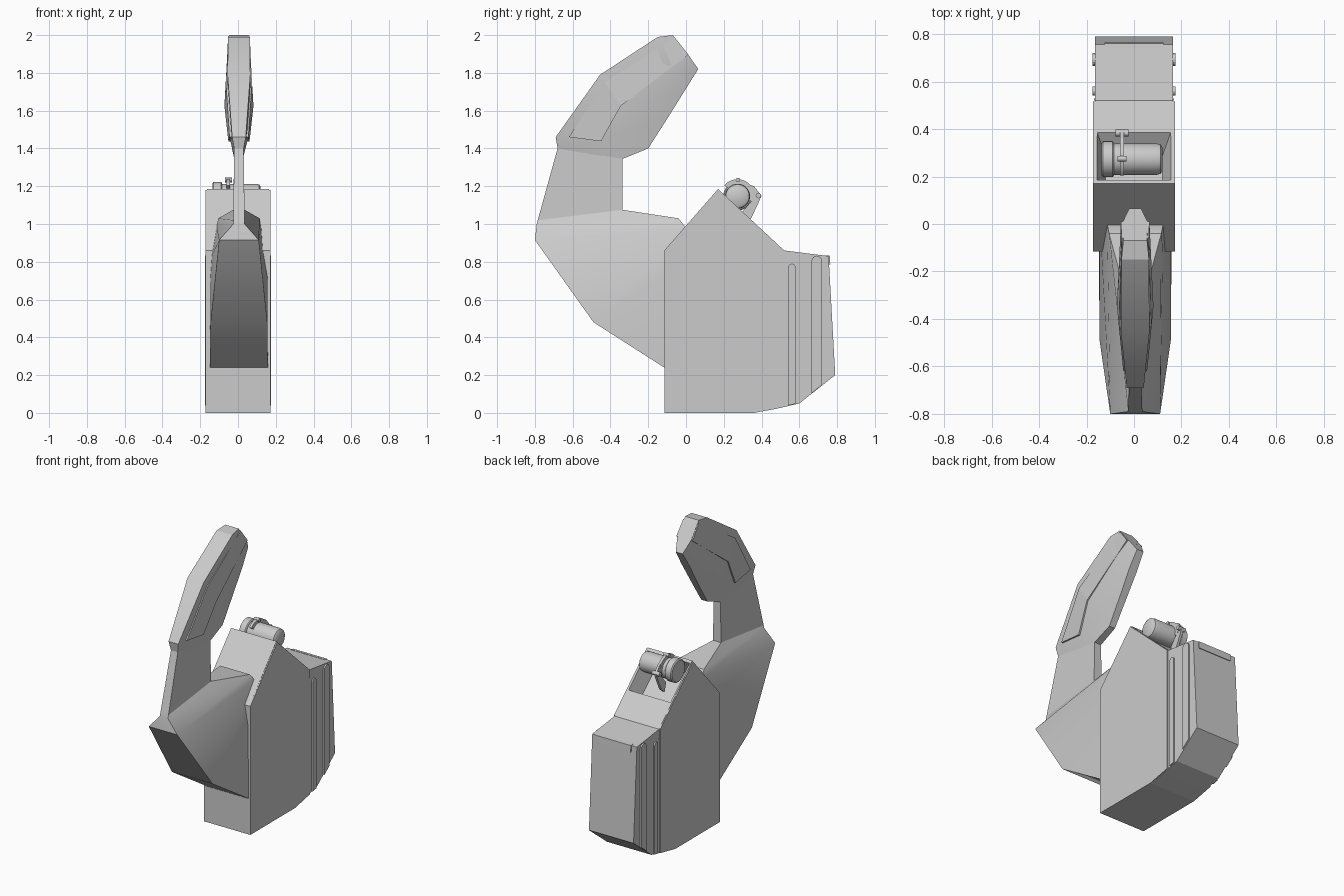
import bpy, bmesh, math
from mathutils import Vector, Matrix

if "Cube" in bpy.data.objects:
    bpy.data.objects.remove(bpy.data.objects["Cube"])


def finish(name, bm, smooth=None):
    bmesh.ops.recalc_face_normals(bm, faces=bm.faces)
    me = bpy.data.meshes.new(name)
    bm.to_mesh(me)
    bm.free()
    ob = bpy.data.objects.new(name, me)
    bpy.context.collection.objects.link(ob)
    if smooth:
        bpy.ops.object.select_all(action='DESELECT')
        ob.select_set(True)
        bpy.context.view_layer.objects.active = ob
        bpy.ops.object.shade_smooth_by_angle(angle=math.radians(smooth))
    return ob


def loft(name, rings, smooth=None, closed=False):
    bm = bmesh.new()
    vs = [[bm.verts.new(p) for p in r] for r in rings]
    n = len(vs[0])
    pairs = list(zip(vs, vs[1:])) + ([(vs[-1], vs[0])] if closed else [])
    for a, b in pairs:
        for i in range(n):
            j = (i + 1) % n
            bm.faces.new((a[i], a[j], b[j], b[i]))
    if not closed:
        bm.faces.new(vs[0])
        bm.faces.new(vs[-1])
    return finish(name, bm, smooth)


def prism(name, profile, x0, x1, smooth=None):
    return loft(name, [[(x, y, z) for y, z in profile] for x in (x0, x1)], smooth)


def spin_x(name, profile, y, z, n=32):
    # solid of revolution about an x-parallel axis from (x, radius) pairs
    return loft(name, [[(x, y + r * math.cos(t * math.tau / n), z + r * math.sin(t * math.tau / n))
                        for t in range(n)] for x, r in profile], 35)


def hook(name, stations, smooth, cx=0.005):
    # each station is a row of (y, z, half width) from outer to inner edge
    rings = []
    for st in stations:
        rings.append([(cx + w, y, z) for y, z, w in st] + [(cx - w, y, z) for y, z, w in reversed(st)])
    return loft(name, rings, smooth)


# Main housing
body = prism("housing", [(-.115, 0), (.36, 0), (.48, .022), (.6, .05), (.79, .2), (.755, .83),
                         (.52, .86), (.17, 1.185), (-.115, .86)], -.165, .165)

# Sloped pocket in the housing top
s = Vector((0, .738, -.675))
nrm = Vector((0, .675, .738))
c = Vector((0, .285, 1.078))
rings = []
for d, hx, hs in ((-.11, .12, .105), (0, .155, .137), (.02, .165, .146)):
    rings.append([c + nrm * d + Vector((a * hx, 0, 0)) + s * (b * hs)
                  for a, b in ((-1, -1), (1, -1), (1, 1), (-1, 1))])
cutter = loft("pocket_cutter", rings)
cutter.hide_render = True
mod = body.modifiers.new("pocket", 'BOOLEAN')
mod.object = cutter
mod.operation = 'DIFFERENCE'
mod.solver = 'EXACT'
bpy.context.view_layer.objects.active = body
bpy.ops.object.modifier_apply(modifier=mod.name)
bpy.data.objects.remove(cutter)

# Side plates and raised vertical ribs
plate = [(-.115, 0), (.36, 0), (.515, .032), (.515, .863), (.17, 1.18), (-.115, .86)]


def rib(y0, y1, b0, b1, top):
    m, r = (y0 + y1) / 2, (y1 - y0) / 2
    return [(y0, b0), (y1, b1)] + [(m + r * math.cos(a), top - r + r * math.sin(a))
                                   for a in (i * math.pi / 8 for i in range(9))]


for side, label in ((1, "right"), (-1, "left")):
    prism("side_plate_" + label, plate, side * .16, side * .172)
    prism("seam_strip_" + label, [(.521, .035), (.528, .035), (.528, .8), (.521, .8)], side * .16, side * .168)
    prism("narrow_rib_" + label, rib(.542, .58, .04, .048, .79), side * .16, side * .174)
    prism("wide_rib_" + label, rib(.665, .72, .104, .147, .832), side * .16, side * .174)

# Rear lip tab
prism("rear_tab", [(.74, .79), (.764, .785), (.761, .832), (.74, .834)], -.125, .125)

# Curved arm, wide at the housing and thin at the neck
hook("arm", [
    [(-.115, .24, .153), (.05, .42, .153)],
    [(-.49, .48, .15), (.03, .82, .15)],
    [(-.8, .915, .105), (.0, .98, .118)],
    [(-.79, 1.0, .03), (-.04, 1.03, .11)],
    [(-.785, 1.02, .03), (-.335, 1.075, .03)],
    [(-.68, 1.40, .025), (-.335, 1.345, .025)],
], 30)

# Head of the arm, with bevelled inner edge
hook("arm_head", [
    [(-.68, 1.40, .025), (-.45, 1.36, .025), (-.335, 1.345, .025)],
    [(-.69, 1.46, .036), (-.45, 1.44, .045), (-.2, 1.40, .022)],
    [(-.455, 1.79, .06), (-.345, 1.62, .068), (-.085, 1.58, .026)],
    [(-.15, 1.99, .058), (-.08, 1.83, .064), (.0, 1.717, .03)],
    [(-.07, 2.0, .05), (.01, 1.9, .052), (.065, 1.82, .025)],
], 25)

# Raised panels on both sides of the head
hook("head_panels", [
    [(-.62, 1.46, .05), (-.45, 1.438, .056)],
    [(-.43, 1.75, .069), (-.345, 1.625, .077)],
    [(-.06, 1.985, .057), (.01, 1.895, .06)],
], None)

# Motor: body barrel with rounded end, and larger end cap
my, mz = .273, 1.147
spin_x("motor_barrel", [(-.09, .066), (.095, .066), (.112, .062), (.12, .05)], my, mz)
spin_x("motor_cap", [(-.136, .068), (-.13, .076), (-.09, .076), (-.084, .07)], my, mz)

# Clamp bracket around the motor, with foot and pin
ring = []
for i in range(25):
    a = math.radians(-20 + 160 * i / 24)
    co, si = math.cos(a), math.sin(a)
    ring.append([(x, my + r * co, mz + r * si) for x, r in
                 ((-.06, .064), (-.042, .064), (-.042, .09), (-.06, .09))])
loft("clamp_strap", ring, 35)
prism("clamp_arm", [(.33, 1.21), (.36, 1.2), (.4, 1.15), (.385, 1.115), (.345, 1.03), (.31, 1.0),
                    (.295, 1.06), (.345, 1.12)], -.059, -.043)
spin_x("clamp_pin", [(-.078, .014), (-.024, .014)], .383, 1.15, 12)
spin_x("clamp_top_bolt", [(-.07, .012), (-.032, .012)], .275, 1.233, 12)
